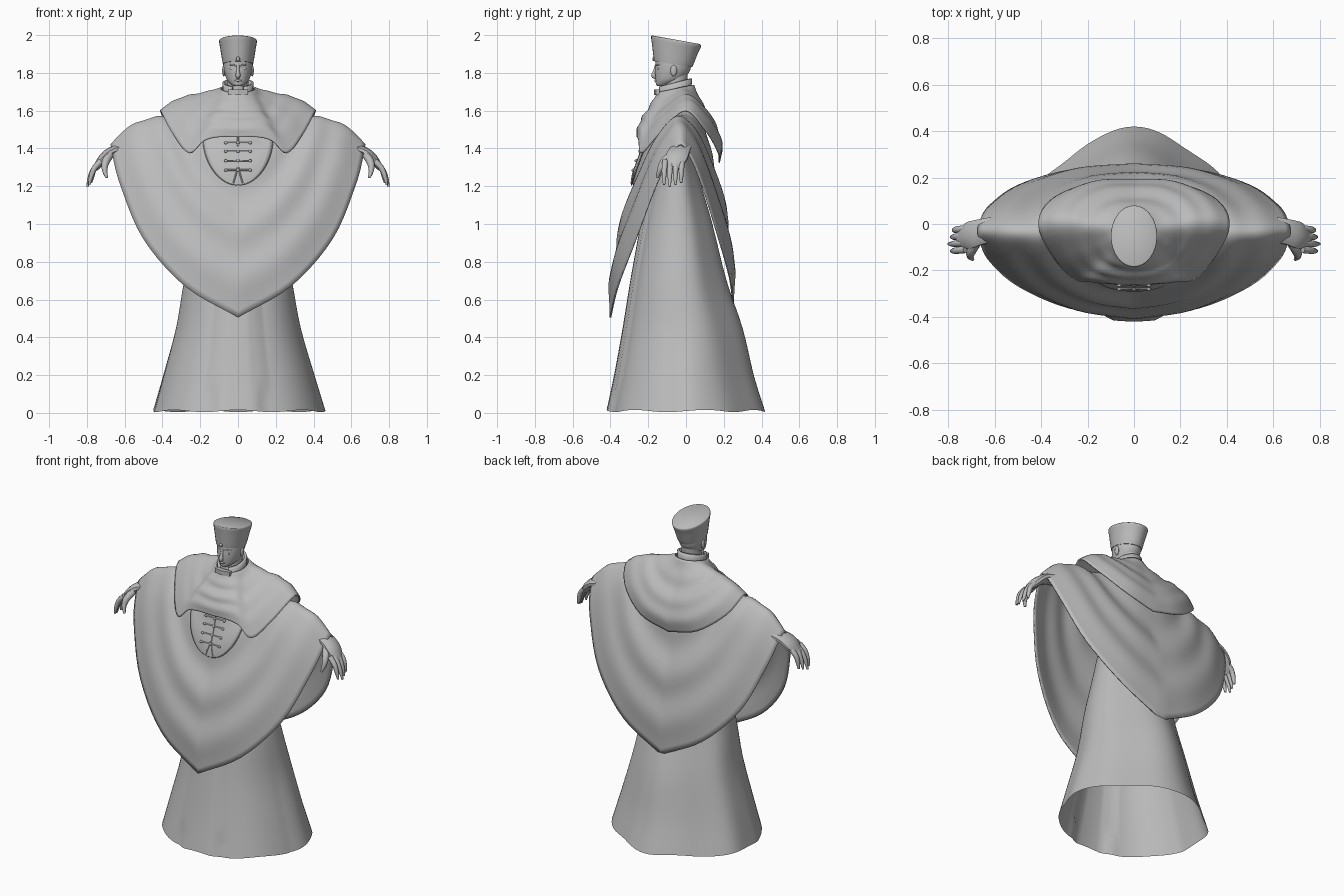
import bpy, bmesh, math
from mathutils import Vector
from mathutils.bvhtree import BVHTree

if "Cube" in bpy.data.objects:
    bpy.data.objects.remove(bpy.data.objects["Cube"])

grey = bpy.data.materials.new("plain grey")
grey.use_nodes = True
COLOUR = (0.5, 0.5, 0.5, 1)
grey.diffuse_color = COLOUR
grey.node_tree.nodes["Principled BSDF"].inputs["Base Color"].default_value = COLOUR


def spline(points, steps):
    """Smooth curve passing through every point."""
    p = [Vector(q) for q in points]
    p = [2 * p[0] - p[1]] + p + [2 * p[-1] - p[-2]]
    out = []
    for i in range(1, len(p) - 2):
        a, b, c, d = p[i - 1:i + 3]
        for k in range(steps):
            t = k / steps
            out.append(b + (c - a) * t / 2 + (2 * a - 5 * b + 4 * c - d) * t * t / 2
                       + (3 * b - a - 3 * c + d) * t ** 3 / 2)
    return out + [p[-2]]


def loft(name, rows, closed=True, caps=False, thick=0, angle=50):
    """Skin a list of equal-length point rows."""
    bm = bmesh.new()
    grid = [[bm.verts.new(p) for p in row] for row in rows]
    n = len(rows[0])
    for low, high in zip(grid, grid[1:]):
        for i in range(n if closed else n - 1):
            j = (i + 1) % n
            bm.faces.new((low[i], low[j], high[j], high[i]))
    if caps:
        bm.faces.new(grid[0])
        bm.faces.new(grid[-1])
    bmesh.ops.recalc_face_normals(bm, faces=bm.faces)
    mesh = bpy.data.meshes.new(name)
    bm.to_mesh(mesh)
    bm.free()
    mesh.materials.append(grey)
    obj = bpy.data.objects.new(name, mesh)
    bpy.context.collection.objects.link(obj)
    if thick:
        mod = obj.modifiers.new("cloth thickness", 'SOLIDIFY')
        mod.thickness, mod.offset = thick, 0
    bpy.ops.object.select_all(action='DESELECT')
    obj.select_set(True)
    bpy.context.view_layer.objects.active = obj
    bpy.ops.object.shade_smooth_by_angle(angle=math.radians(angle))
    return obj


def ring(z, hx, front, back, tilt=0, n=32, point=0.0):
    """Oval ring; point narrows the back and flattens the front."""
    out = []
    mid = (front + back) / 2
    for i in range(n):
        a = 2 * math.pi * i / n
        s = math.sin(a)
        s *= 1 - (point if s > 0 else -point / 3) * math.sin(2 * a) ** 2
        y = mid + (back - mid) * s
        out.append(Vector((hx * math.cos(a), y, z + tilt * (y - front))))
    return out


def egg_loft(name, sections, steps=4, caps=True, angle=50, **kw):
    columns = zip(*[ring(*s, **kw) for s in sections])
    rows = list(zip(*[spline(c, steps) for c in columns]))
    return loft(name, rows, caps=caps, angle=angle)


def tube(name, path, radii, flat=1.0, steps=4, n=10):
    """Round tube along a path, widened along y by flat."""
    pts = spline(path, steps)
    rad = [v.x for v in spline([(r, 0, 0) for r in radii], steps)]
    rows = []
    for i, p in enumerate(pts):
        d = (pts[min(i + 1, len(pts) - 1)] - pts[max(i - 1, 0)]).normalized()
        up = d.cross(Vector((0, 1, 0))).normalized()
        side = up.cross(d)
        rows.append([p + rad[i] * (up * math.cos(a) + side * flat * math.sin(a))
                     for a in (2 * math.pi * k / n for k in range(n))])
    return loft(name, rows, caps=True)


def ball(name, centre, rx, ry, rz):
    rows = [[Vector(centre) + Vector((rx * math.sin(b) * math.cos(a), ry * math.sin(b) * math.sin(a),
                                      rz * math.cos(b)))
             for a in (2 * math.pi * k / 12 for k in range(12))]
            for b in (math.pi * (j + 0.1) / 8.2 for j in range(9))]
    return loft(name, rows, caps=True)


def drape(name, hem, inner, front_bulge, back_bulge, top_bulge, ripple, rows=28):
    """Cloth hung from an inner ring to a hem, given as half from front to back."""
    hem = spline(hem, 5)
    n = len(hem)
    lines = []
    for i, end in enumerate(hem):
        a = math.pi * i / (n - 1)
        start = Vector(inner(a))
        ahead = math.cos(a)
        push = Vector((0, -ahead * (front_bulge if ahead > 0 else back_bulge), math.sin(a) ** 2 * top_bulge))
        fold = Vector((0, -ahead, 0.5 * math.sin(a)))
        lines.append([start.lerp(end, t) + push * math.sin(math.pi * t ** 1.8)
                      + fold * ripple * math.sin(math.pi * t) * math.cos((t - 0.53) * 21)
                      for t in (k / rows for k in range(rows + 1))])
    flip = Vector((-1, 1, 1))
    lines += [[p * flip for p in line] for line in lines[-2:0:-1]]
    return loft(name, list(zip(*lines)), thick=0.008)


def surface(obj):
    """Return a function giving a point just in front of the object's front."""
    tree = BVHTree.FromPolygons([v.co for v in obj.data.vertices],
                                [p.vertices for p in obj.data.polygons])

    def at(x, z, gap):
        hit = tree.ray_cast(Vector((x, -2, z)), Vector((0, 1, 0)))[0]
        return Vector((x, (hit.y if hit else -0.2) - gap, z))
    return at


# robe with trailing back and a stepped front pleat, open underneath
robe = egg_loft("robe", [(0.01, 0.455, -0.395, 0.42), (0.2, 0.4, -0.355, 0.36), (0.45, 0.33, -0.31, 0.3),
                         (0.7, 0.285, -0.27, 0.215), (1, 0.22, -0.215, 0.14), (1.3, 0.17, -0.15, 0.06),
                         (1.6, 0.12, -0.13, 0.04)], n=96, point=0.16, caps=False, angle=85)
for v in robe.data.vertices:
    low = max(0, 1 - v.co.z / 0.7)
    a = math.atan2(v.co.y, v.co.x)
    if v.co.y < -0.1:
        for half, depth in ((0.145, 0.015), (0.09, 0.01)):
            if abs(v.co.x) < half * (1 - 0.5 * v.co.z):
                v.co.y -= depth
    else:
        v.co.x *= 1 + 0.018 * low * math.cos(9 * a)
    v.co.z += 0.006 * low * math.sin(7 * a)

# long cape, pointed front and back
cape = drape("long_cape", [(0, -0.4, 0.505), (0.28, -0.36, 0.67), (0.5, -0.265, 0.92), (0.62, -0.16, 1.2),
                           (0.66, -0.085, 1.35), (0.672, -0.03, 1.42), (0.66, 0.02, 1.36), (0.62, 0.08, 1.22),
                           (0.5, 0.165, 0.95), (0.28, 0.23, 0.72), (0, 0.25, 0.57)],
             lambda a: (0.13 * math.sin(a), -0.06 - 0.14 * math.cos(a),
                        1.555 - 0.05 * math.cos(a) + 0.035 * math.sin(a)), 0.045, 0.04, 0.075, 0.011)

# shoulder mantle over the cape
drape("shoulder_mantle", [(0, -0.258, 1.46), (0.1, -0.256, 1.46), (0.18, -0.248, 1.44), (0.26, -0.235, 1.375),
                          (0.34, -0.15, 1.47), (0.41, -0.01, 1.6), (0.36, 0.1, 1.5), (0.2, 0.17, 1.38),
                          (0, 0.175, 1.325)],
      lambda a: (0.09 * math.sin(a), -0.055 - 0.095 * math.cos(a), 1.715 - 0.02 * math.cos(a)),
      0.02, 0.045, 0.03, 0.005)

# rounded bodice with trim, laid over the cape
on_cape = surface(cape)


def bodice_half(z):
    return 0.185 * math.sqrt(max(0.002, 1 - ((1.47 - z) / 0.262) ** 2))


levels = [1.47 - 0.262 * math.sin(math.pi / 2 * j / 14) for j in range(15)]
loft("bodice", [[on_cape(bodice_half(z) * k / 8, z, 0.012) for k in range(-8, 9)] for z in levels],
     closed=False, thick=0.008)
for s in (1, -1):
    tube("bodice_trim", [on_cape(s * bodice_half(z), z, 0.012) for z in levels], [0.004] * 15, steps=1, n=6)
    tube("bodice_notch", [on_cape(s * x, z, 0.016) for x, z in ((0.002, 1.3), (0.012, 1.26), (0.025, 1.215))],
         [0.004] * 3, n=6)
tube("bodice_seam", [on_cape(0, 1.3 + 0.04 * j, 0.016) for j in range(5)], [0.004] * 5, n=6)

# corded closures with end toggles
for z in (1.43, 1.385, 1.335, 1.285):
    tube("closure_cord", [on_cape(x, z, 0.018) for x in (-0.06, -0.03, 0, 0.03, 0.06)], [0.005] * 5, n=6)
    for x in (-0.064, 0, 0.064):
        ball("closure_toggle", on_cape(x, z, 0.02), 0.009, 0.007, 0.008)

# neck, open collar and clasp
egg_loft("neck", [(1.64, 0.068, -0.13, 0.02), (1.72, 0.056, -0.12, 0.005), (1.8, 0.056, -0.12, 0.01)])
collar = []
for grow, z in ((0.01, 1.67), (0.004, 1.71), (0.006, 1.748)):
    collar.append([Vector(((0.07 + grow) * math.sin(a), -0.06 - (0.08 + grow) * math.cos(a),
                           z - 0.022 * math.cos(a)))
                   for a in (0.42 + (2 * math.pi - 0.84) * k / 30 for k in range(31))])
loft("collar", collar, closed=False, thick=0.012)
loft("collar_clasp", [[(x, y, z) for x, y in ((-0.052, -0.14), (-0.052, -0.16), (0, -0.17),
                                             (0.052, -0.16), (0.052, -0.14))]
                      for z in (1.683, 1.711)], caps=True, angle=20)

# head
egg_loft("head", [(1.73, 0.02, -0.152, -0.1), (1.738, 0.035, -0.159, -0.07), (1.762, 0.058, -0.161, -0.02),
                  (1.8, 0.071, -0.164, 0.015), (1.84, 0.077, -0.162, 0.028), (1.89, 0.076, -0.16, 0.03)])
tube("nose", [(0, -0.157, 1.842), (0, -0.165, 1.81), (0, -0.172, 1.785), (0, -0.158, 1.773)],
     [0.008, 0.009, 0.013, 0.007])
tube("mouth", [(-0.024, -0.15, 1.757), (0, -0.162, 1.759), (0.024, -0.15, 1.757)], [0.003, 0.006, 0.003])
for s in (1, -1):
    ball("ear", (s * 0.075, -0.065, 1.812), 0.009, 0.017, 0.03)
    ball("eye", (s * 0.03, -0.147, 1.822), 0.014, 0.008, 0.007)
    tube("brow", [(s * 0.01, -0.16, 1.838), (s * 0.032, -0.151, 1.844), (s * 0.055, -0.129, 1.84)],
         [0.004, 0.005, 0.003], n=6)

# tall flared hat with slanted crown
egg_loft("hat", [(1.862, 0.08, -0.168, 0.032, -0.16), (1.885, 0.084, -0.172, 0.042, -0.16),
                 (1.95, 0.094, -0.18, 0.064, -0.18), (1.992, 0.1, -0.185, 0.08, -0.19),
                 (1.998, 0.094, -0.178, 0.072, -0.18)])
ball("hat_bead", (0, -0.172, 1.874), 0.01, 0.006, 0.012)

# arms and hands
for s, side in ((1, "left"), (-1, "right")):
    def part(name, path, radii, flat=1.0):
        tube(f"{side}_{name}", [(s * x, y, z) for x, y, z in path], radii, flat)

    part("sleeve", [(0.1, -0.03, 1.47), (0.38, -0.03, 1.45), (0.63, -0.03, 1.395)], [0.055, 0.045, 0.028])
    part("palm", [(0.61, -0.025, 1.405), (0.665, -0.035, 1.385), (0.71, -0.05, 1.35), (0.755, -0.065, 1.295)],
         [0.026, 0.026, 0.027, 0.016], 2.2)
    for i, finger in enumerate(("little", "ring", "middle", "index")):
        y = -0.02 - 0.03 * i
        reach = 0.01 * (1 - abs(i - 2))
        part(finger + "_finger", [(0.725, y, 1.333), (0.76, y - 0.004, 1.295),
                                  (0.778 + reach / 2, y - 0.006, 1.25), (0.788 + reach, y - 0.006, 1.208 - reach)],
             [0.016, 0.015, 0.012, 0.006])
    part("thumb", [(0.68, -0.08, 1.365), (0.702, -0.12, 1.325), (0.706, -0.14, 1.285), (0.695, -0.152, 1.245)],
         [0.022, 0.02, 0.014, 0.007])
